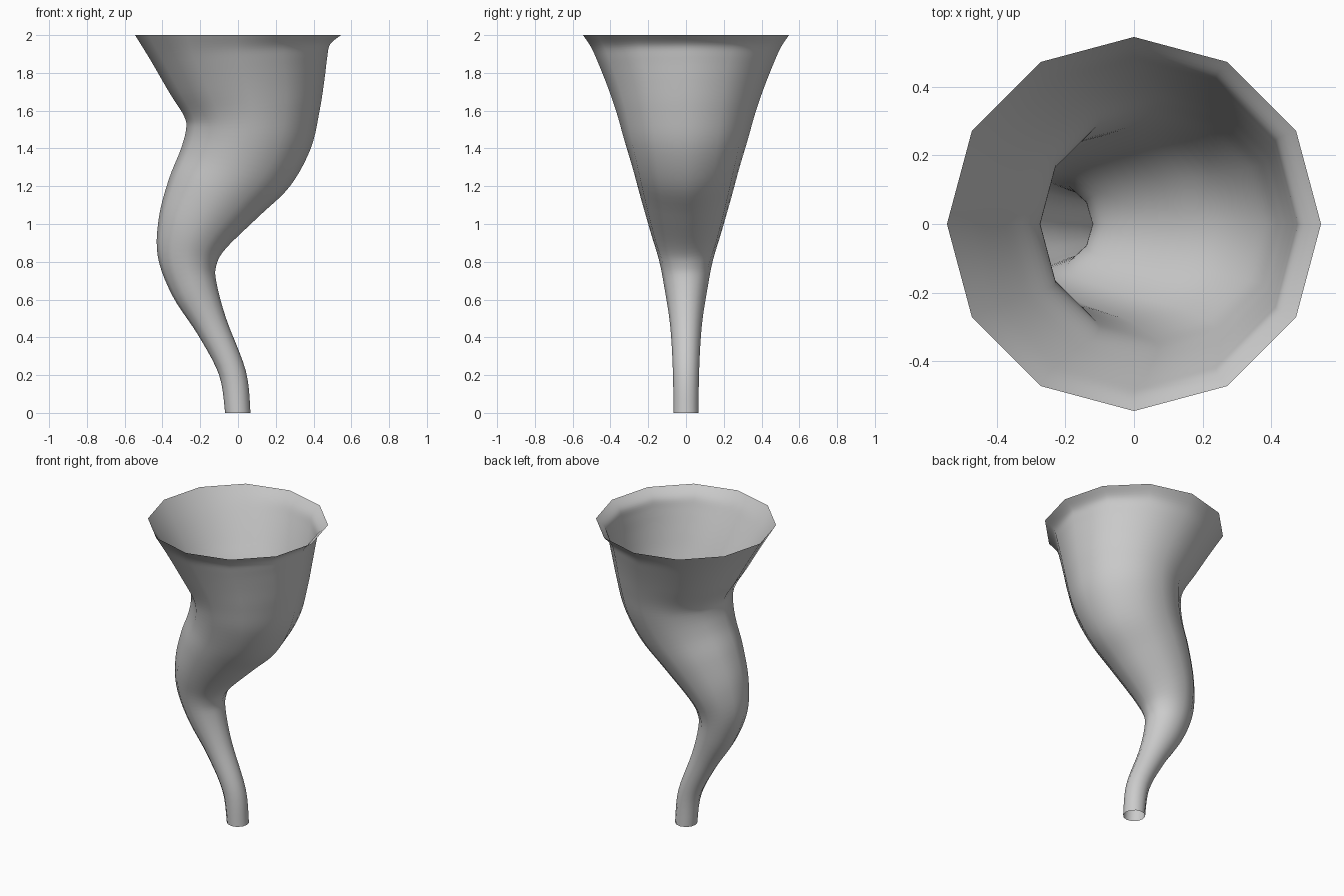
import bpy, bmesh
from math import sin, cos, pi

if "Cube" in bpy.data.objects:
    bpy.data.objects.remove(bpy.data.objects["Cube"])

SIDES = 12
STEPS = 5

# Stations along the bent horn: left x, left z, right x, right z, half depth in y
stations = [
    (-.068, 0.00, .066, 0.00, .067),
    (-.100, 0.20, .042, 0.22, .069),
    (-.210, 0.41, -.063, 0.50, .083),
    (-.347, 0.62, -.114, 0.69, .113),
    (-.425, 0.83, -.115, 0.78, .142),
    (-.418, 1.04, -.065, 0.87, .187),
    (-.365, 1.24, .110, 1.04, .240),
    (-.305, 1.39, .275, 1.20, .282),
    (-.275, 1.50, .385, 1.40, .328),
    (-.285, 1.57, .432, 1.60, .366),
    (-.360, 1.69, .457, 1.76, .414),
    (-.447, 1.84, .472, 1.88, .468),
    (-.495, 1.92, .487, 1.95, .502),
    (-.545, 2.00, .545, 2.00, .545),
]


def spline(a, b, c, d, t):
    return 0.5 * (2*b + (c - a)*t + (2*a - 5*b + 4*c - d)*t*t
                  + (3*b - a - 3*c + d)*t**3)


# Smooth interpolation between stations
rings = []
n = len(stations)
for i in range(n - 1):
    p = [stations[max(0, min(n - 1, i + k))] for k in (-1, 0, 1, 2)]
    for s in range(STEPS):
        rings.append([spline(*q, s / STEPS) for q in zip(*p)])
rings.append(stations[-1])

# Open twelve-sided tube
bm = bmesh.new()
loops = []
for lx, lz, rx, rz, depth in rings:
    loop = []
    for k in range(SIDES):
        a = 2 * pi * k / SIDES
        c = cos(a)
        loop.append(bm.verts.new(((lx + rx)/2 + c*(rx - lx)/2, depth*sin(a),
                                  max(0, (lz + rz)/2 + c*(rz - lz)/2))))
    loops.append(loop)
for a, b in zip(loops, loops[1:]):
    for k in range(SIDES):
        j = (k + 1) % SIDES
        f = bm.faces.new((a[k], a[j], b[j], b[k]))
        f.smooth = True

mesh = bpy.data.meshes.new("curved_horn")
bm.to_mesh(mesh)
bm.free()
horn = bpy.data.objects.new("curved_horn", mesh)
bpy.context.collection.objects.link(horn)
